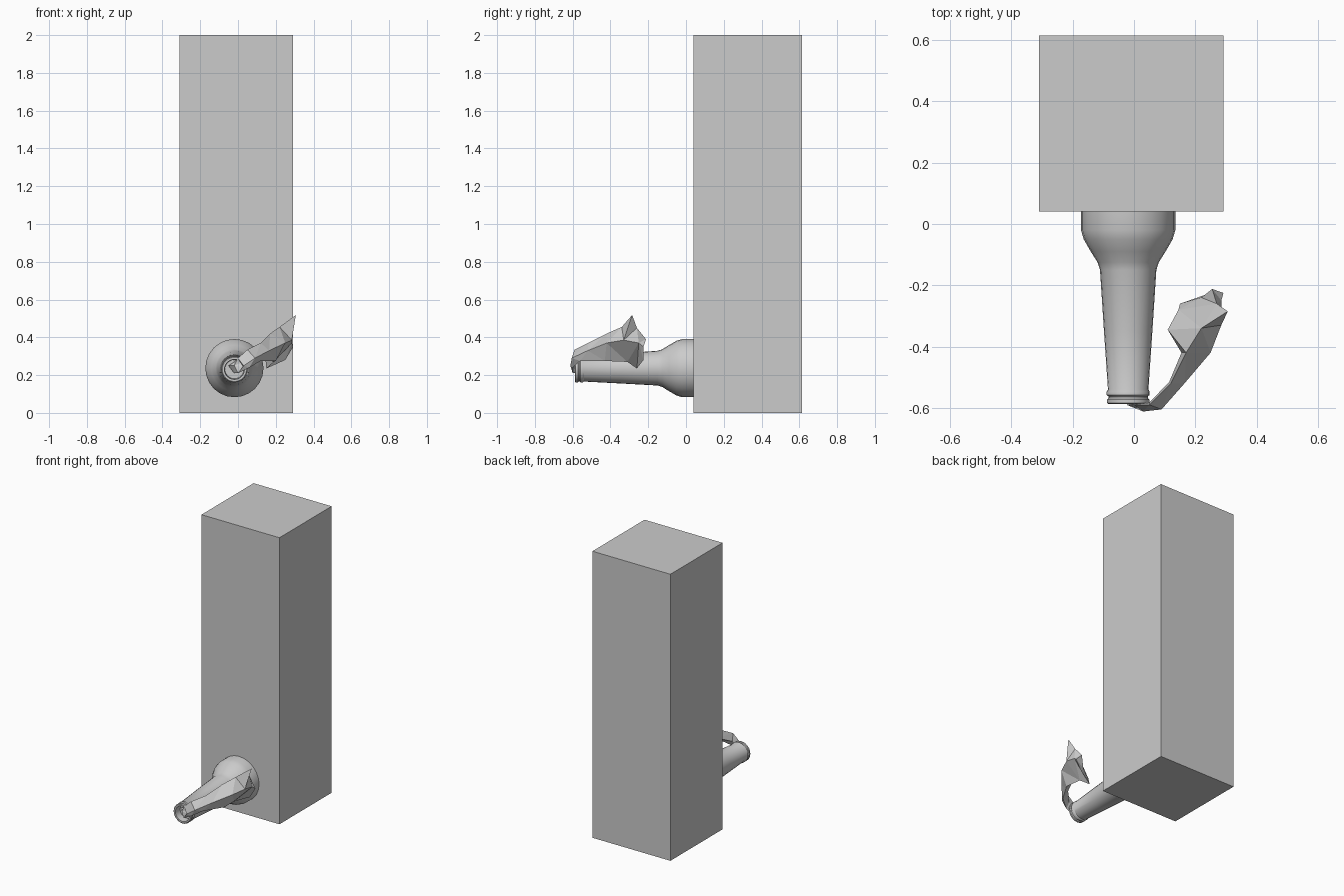
import bpy, bmesh, math

if "Cube" in bpy.data.objects:
    bpy.data.objects.remove(bpy.data.objects["Cube"])

grey = bpy.data.materials.new("plain grey")
grey.diffuse_color = (0.6, 0.6, 0.6, 1)
grey.use_nodes = True
grey.node_tree.nodes["Principled BSDF"].inputs["Base Color"].default_value = grey.diffuse_color


def finish(name, bm, smooth=False):
    bmesh.ops.recalc_face_normals(bm, faces=bm.faces)
    mesh = bpy.data.meshes.new(name)
    bm.to_mesh(mesh)
    bm.free()
    mesh.materials.append(grey)
    ob = bpy.data.objects.new(name, mesh)
    bpy.context.collection.objects.link(ob)
    if smooth:
        bpy.ops.object.select_all(action='DESELECT')
        ob.select_set(True)
        bpy.context.view_layer.objects.active = ob
        bpy.ops.object.shade_smooth_by_angle(angle=math.radians(35))
    return ob


def loft(bm, rings, cap_start=True, cap_end=True):
    """Bridge successive closed rings of points."""
    rows = [[bm.verts.new(p) for p in ring] for ring in rings]
    n = len(rows[0])
    for a, b in zip(rows, rows[1:]):
        for i in range(n):
            j = (i + 1) % n
            bm.faces.new((a[i], a[j], b[j], b[i]))
    if cap_start:
        bm.faces.new(rows[0])
    if cap_end:
        bm.faces.new(rows[-1])
    return rows


# Tall block
bm = bmesh.new()
block = [(-0.31, 0.04), (0.292, 0.04), (0.292, 0.615), (-0.31, 0.615)]
loft(bm, [[(x, y, z) for x, y in block] for z in (0, 2)])
finish("tall_block", bm)

# Bottle lying along y: (y, radius, centre height), ending inside the mouth
profile = [(0.06, 0.154, 0.237), (-0.02, 0.154, 0.237), (-0.05, 0.145, 0.237),
           (-0.09, 0.122, 0.237), (-0.125, 0.100, 0.237), (-0.15, 0.092, 0.237),
           (-0.35, 0.079, 0.235), (-0.54, 0.066, 0.232), (-0.547, 0.070, 0.231),
           (-0.558, 0.070, 0.231), (-0.563, 0.064, 0.231), (-0.568, 0.064, 0.231),
           (-0.573, 0.069, 0.230), (-0.584, 0.069, 0.230), (-0.588, 0.064, 0.230),
           (-0.588, 0.053, 0.230), (-0.54, 0.050, 0.231)]
bm = bmesh.new()
sides = 24
loft(bm, [[(-0.019 + r * math.cos(math.tau * i / sides), y,
            zc + r * math.sin(math.tau * i / sides)) for i in range(sides)]
          for y, r, zc in profile])
finish("bottle", bm, smooth=True)

# Crumpled rag: each section is top edge, outer fold, bottom edge, inner fold
sections = [
    [(-.02, -.56, .27), (.02, -.56, .24), (-.02, -.56, .21), (-.05, -.56, .25)],
    [(.00, -.59, .29), (.03, -.612, .25), (.00, -.60, .21), (-.02, -.592, .25)],
    [(.05, -.59, .335), (.09, -.605, .29), (.06, -.60, .24), (.05, -.583, .28)],
    [(.12, -.52, .37), (.165, -.52, .33), (.12, -.56, .275), (.115, -.515, .31)],
    [(.17, -.42, .42), (.25, -.42, .37), (.20, -.43, .275), (.155, -.42, .33)],
    [(.22, -.34, .455), (.285, -.33, .385), (.19, -.31, .27), (.11, -.345, .34)],
    [(.27, -.26, .45), (.285, -.25, .37), (.15, -.26, .235), (.145, -.28, .29)],
    [(.255, -.212, .39), (.292, -.225, .35), (.25, -.225, .28), (.22, -.24, .32)],
]
bm = bmesh.new()
rows = loft(bm, sections)
# Raised corner of the cloth
tip = bm.verts.new((.306, -.285, .518))
bm.faces.new((rows[5][0], rows[6][0], tip))
bm.faces.new((rows[6][0], rows[5][1], tip))
bm.faces.new((rows[5][1], rows[5][0], tip))
bmesh.ops.triangulate(bm, faces=bm.faces)
finish("rag", bm)
